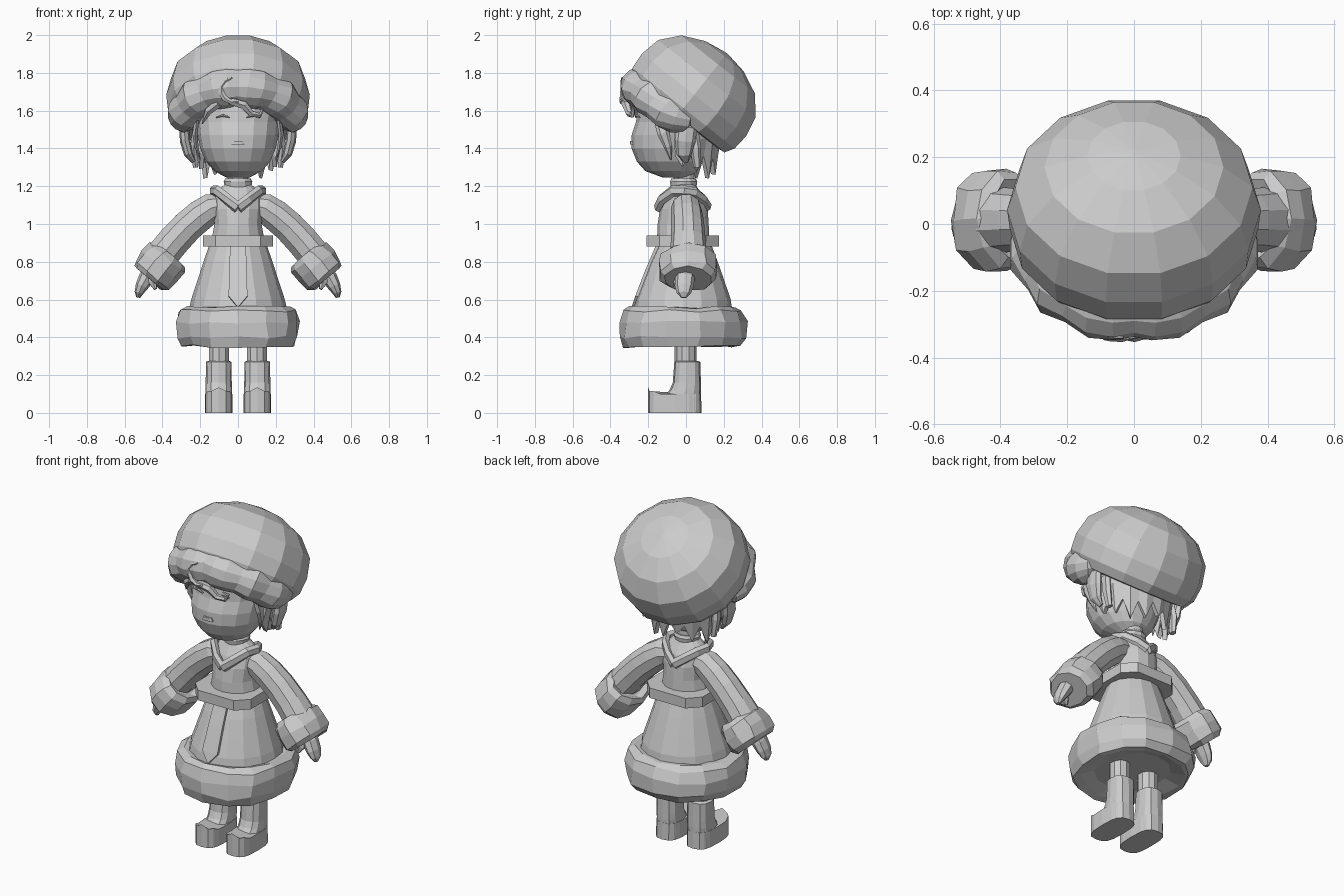
import bpy, bmesh, math, random
from mathutils import Vector as V
random.seed(4)


def loft(name, rings, mirror=False, jit=0):
    """Skin a list of equal-length point rings and cap both ends."""
    bm = bmesh.new()
    rows = [[bm.verts.new(V(p) + V([random.uniform(-jit, jit) for _ in range(3)])) for p in r] for r in rings]
    n = len(rows[0])
    for a, b in zip(rows, rows[1:]):
        for i in range(n):
            j = (i + 1) % n
            bm.faces.new((a[i], a[j], b[j], b[i]))
    bm.faces.new(rows[0][::-1])
    bm.faces.new(rows[-1])
    return finish(name, bm, mirror)


def finish(name, bm, mirror=False, thick=0):
    bmesh.ops.recalc_face_normals(bm, faces=bm.faces)
    me = bpy.data.meshes.new(name)
    bm.to_mesh(me)
    bm.free()
    ob = bpy.data.objects.new(name, me)
    bpy.context.collection.objects.link(ob)
    if thick:
        ob.modifiers.new("thickness", 'SOLIDIFY').thickness = thick
    if mirror:
        ob.modifiers.new("mirror", 'MIRROR')
    return ob


def spow(v, p):
    return math.copysign(abs(v) ** p, v)


def rings(name, rows, n=14, p=1, ph=0, cx=0, mirror=False, jit=0):
    """Stack of horizontal rings: (z, x radius, front y, back y)."""
    out = []
    for z, rx, y0, y1 in rows:
        angs = [-math.pi / 2 + 2 * math.pi * (i + ph) / n for i in range(n)]
        out.append([(cx + rx * spow(math.cos(a), p),
                     (y0 + y1) / 2 + (y1 - y0) / 2 * spow(math.sin(a), p), z) for a in angs])
    return loft(name, out, mirror, jit)


def tube(name, pts, radii, n=8, ref=(0, 1, 0), mirror=False, jit=0):
    """Sweep ellipses along a path; radii are r or (r along ref, r across)."""
    pts = [V(p) for p in pts]
    out = []
    for i, c in enumerate(pts):
        t = (pts[min(i + 1, len(pts) - 1)] - pts[max(i - 1, 0)]).normalized()
        b = t.cross(V(ref)).normalized()
        a = b.cross(t)
        r = radii[i]
        ra, rb = r if isinstance(r, tuple) else (r, r)
        out.append([c + a * ra * math.cos(2 * math.pi * k / n) + b * rb * math.sin(2 * math.pi * k / n)
                    for k in range(n)])
    return loft(name, out, mirror, jit)


# Puffy tilted hat
hc, ax = V((0, -0.044, 1.574)), V((0, 0.62, 0.785))
prof = [(.22, -.01), (.34, 0), (.372, .05), (.38, .14), (.355, .25), (.268, .345), (.14, .40), (.01, .42)]
tube("hat", [hc + ax * h for r, h in prof], [(r, r * .95) for r, h in prof], 14, (1, 0, 0))

# Head, mouth, eyes, ears
rings("head", [(1.245, .06, -.12, .02), (1.28, .125, -.215, .06), (1.33, .17, -.26, .08), (1.40, .2, -.288, .1),
               (1.47, .213, -.288, .13), (1.54, .22, -.265, .15), (1.65, .25, -.25, .18), (1.75, .2, -.2, .2)], 16)
rings("mouth", [(1.42, .036, -.297, -.26), (1.44, .026, -.297, -.26)], 8, .5, .5)
tube("eyelid", [(.045, -.266, 1.565), (.08, -.262, 1.575), (.115, -.245, 1.565)], [.004, .008, .004], 6, mirror=True)
tube("ear", [(.235, .0, 1.33), (.262, -.01, 1.37), (.28, -.005, 1.44), (.285, .005, 1.51), (.265, .01, 1.55)],
     [(.015, .012), (.04, .024), (.055, .028), (.055, .026), (.02, .012)], 8, mirror=True)

# Rolled fringe below the hat brim
tube("fringe_roll",
     [(0, -.24, 1.728), (.05, -.243, 1.725), (.11, -.238, 1.715), (.16, -.215, 1.695), (.21, -.185, 1.67),
      (.245, -.14, 1.63), (.275, -.095, 1.595), (.288, -.045, 1.565), (.285, 0, 1.55), (.26, .03, 1.54)],
     [.098, .106, .105, .092, .107, .092, .1, .085, .066, .02], 12, (0, 0, 1), True, .004)

# Curls on the fringe and brow
arc = [(-.02 - .07 * math.cos(a), -.342 + .012 * abs(math.cos(a)), 1.71 + .065 * math.sin(a))
       for a in [-1.9 + .55 * k for k in range(7)]]
tube("front_curl", arc, [.005, .014, .018, .018, .017, .012, .004], 6)
tube("brow_curl", [(-.04, -.33, 1.65), (.03, -.315, 1.63), (.07, -.3, 1.585), (.115, -.285, 1.575),
                   (.13, -.28, 1.605), (.1, -.285, 1.615)], [.02, .024, .018, .014, .011, .004], 6)
tube("brow_lock", [(-.1, -.29, 1.64), (-.155, -.26, 1.6), (-.19, -.22, 1.53)], [.025, .022, .003], 6)
tube("temple_lock", [(.215, -.14, 1.57), (.228, -.12, 1.48), (.22, -.095, 1.41), (.2, -.08, 1.34)],
     [(.035, .014), (.032, .016), (.022, .012), .003], 6, mirror=True)
tube("side_lock", [(.225, .03, 1.5), (.235, .05, 1.4), (.225, .06, 1.3)], [(.035, .02), (.03, .022), (.02, .015)], 6,
     mirror=True)

# Jagged hair at the nape
bm = bmesh.new()
tips = [1.36, 1.30, 1.38, 1.28, 1.36, 1.24, 1.35, 1.26, 1.37, 1.30, 1.35, 1.26, 1.35, 1.24, 1.36, 1.29, 1.37]
prev = None
for k, zt in enumerate(tips):
    a = math.radians(-12 + 204 * k / (len(tips) - 1))
    c, s = math.cos(a), math.sin(a)
    col = [bm.verts.new((r * c, r * s * .88 - .02, z)) for r, z in ((.25, 1.6), (.235, 1.45), (.205, zt))]
    if prev:
        for i in (0, 1):
            bm.faces.new((prev[i], col[i], col[i + 1], prev[i + 1]))
    prev = col
finish("nape_hair", bm, thick=.025)

# Neck, collar, torso
rings("neck", [(1.18, .055, -.065, .045), (1.28, .055, -.065, .045)], 12)
rings("collar", [(1.195, .07, -.08, .055), (1.225, .076, -.085, .06), (1.24, .068, -.078, .052)], 12)
rings("torso", [(.88, .15, -.155, .125), (1.0, .128, -.15, .12), (1.08, .135, -.138, .115), (1.14, .135, -.112, .095),
                (1.185, .1, -.085, .065), (1.22, .06, -.065, .045)])
tube("lapel", [(0, -.148, 1.085), (.055, -.128, 1.13), (.11, -.07, 1.175), (.13, -.01, 1.175),
               (.105, .045, 1.165), (.055, .09, 1.13), (0, .115, 1.09)],
     [(.03, .022)] * 7, 6, (0, 0, 1), True)

# Skirt, front flap, belt and fur hem
rings("skirt", [(.92, .145, -.14, .125), (.88, .155, -.152, .138), (.8, .183, -.19, .168), (.7, .215, -.23, .203),
                (.6, .248, -.268, .237), (.5, .27, -.285, .25)], 16)
bm = bmesh.new()
rows = [[bm.verts.new((x, y, z)) for x in (-w, 0, w)]
        for z, w, y in ((.89, .042, -.158), (.75, .046, -.218), (.62, .05, -.268))]
tip = bm.verts.new((0, -.288, .56))
for a, b in zip(rows, rows[1:]):
    for i in (0, 1):
        bm.faces.new((a[i], a[i + 1], b[i + 1], b[i]))
for i in (0, 1):
    bm.faces.new((rows[-1][i], rows[-1][i + 1], tip))
finish("front_flap", bm, thick=.018)
rings("belt", [(.88, .192, -.218, .183), (.94, .192, -.218, .183)], 8, .5, .5)
rings("fur_hem", [(.375, .2, -.22, .2), (.355, .27, -.29, .265), (.352, .3, -.325, .295), (.4, .325, -.352, .325),
                  (.48, .328, -.352, .322), (.54, .315, -.325, .295), (.558, .28, -.295, .265),
                  (.555, .24, -.26, .23)], 14, .9, jit=.009)

# Arms: sleeve, fur cuff, hand and thumb
tube("sleeve", [(.08, .0, 1.10), (.14, .0, 1.085), (.2, .005, 1.045), (.27, .01, .985), (.34, .012, .91),
                (.41, .012, .825)],
     [(.07, .065), (.08, .082), (.085, .087), (.088, .088), (.092, .09), (.1, .09)], 10, mirror=True)
d, cc = V((.65, 0, -.76)), V((.415, .012, .775))
cuff = [(-.07, .07, .09), (-.085, .098, .12), (-.06, .12, .15), (.0, .122, .158), (.06, .12, .155), (.085, .1, .13)]
side = V((.76, 0, .65))
loft("fur_cuff", [[cc + d * h + side * rx * math.cos(k * math.pi / 5) + V((0, ry * math.sin(k * math.pi / 5), 0))
                   for k in range(10)] for h, rx, ry in cuff], True, .007)
tube("hand", [(.45, .0, .76), (.485, -.005, .715), (.51, -.01, .67), (.525, -.012, .635), (.528, -.012, .61)],
     [(.04, .038), (.052, .042), (.05, .034), (.038, .023), (.014, .01)], 8, mirror=True)
tube("thumb", [(.47, -.02, .73), (.45, -.045, .69), (.437, -.055, .655)], [.024, .022, .009], 6, mirror=True)

# Legs and boots
rings("leg", [(.2, .056, -.06, .056), (.42, .056, -.06, .056)], 10, cx=.1, mirror=True)
rings("boot_shaft", [(0, .07, -.075, .08), (.1, .07, -.105, .08), (.125, .07, -.085, .08), (.16, .069, -.07, .079),
                     (.27, .068, -.062, .076), (.275, .055, -.055, .06)], 12, .8, cx=.102, mirror=True)
foot = rings("boot_foot", [(0, .074, -.2, .082), (.1, .073, -.2, .08)], 16, .65, cx=.102, mirror=True)
for v in foot.data.vertices:
    if v.co.z > .05 and v.co.y < -.15:
        v.co.z += .035 if abs(v.co.x - .102) < .03 else .015
